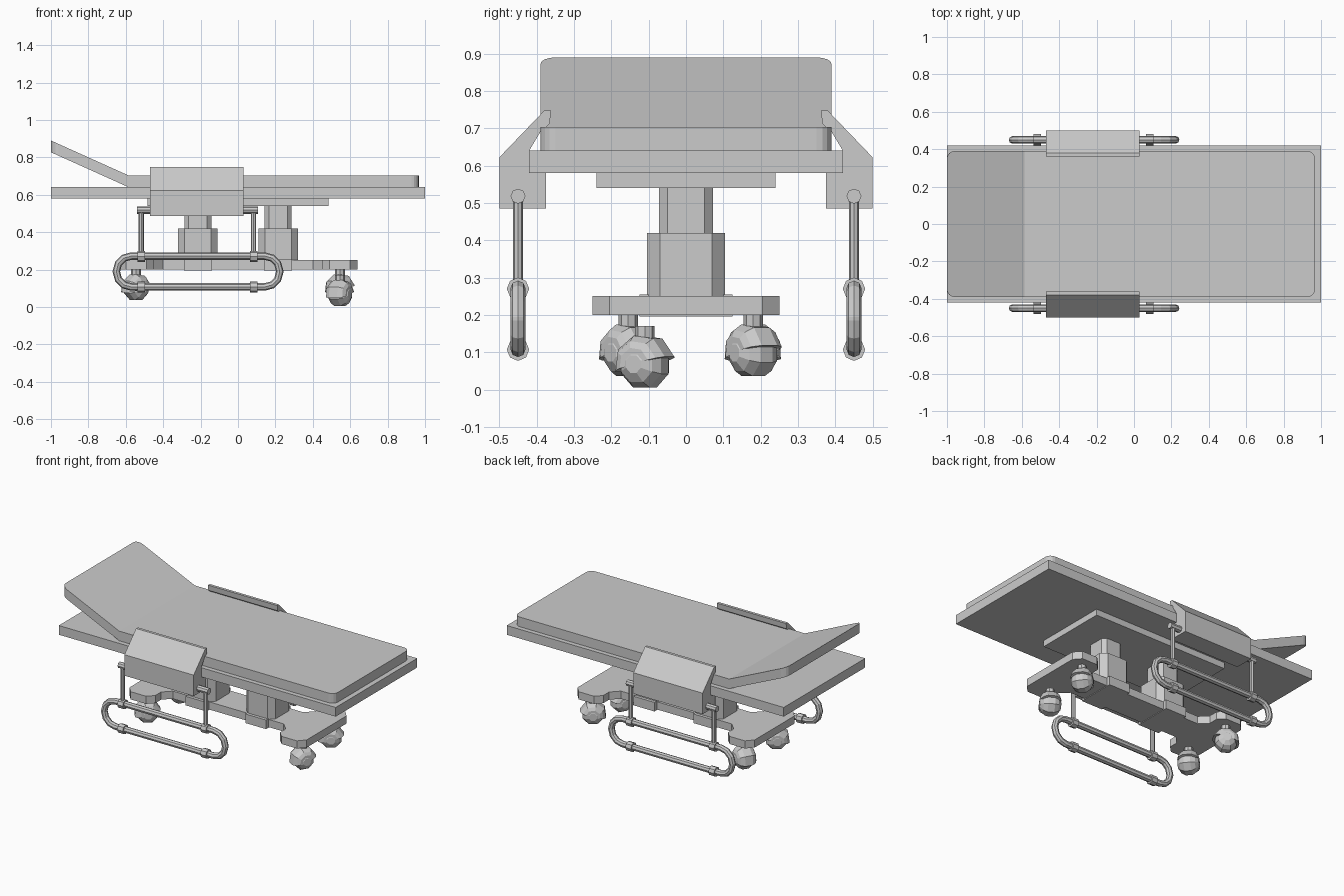
import bpy, bmesh
from math import sin, cos, pi, radians
from mathutils import Matrix, Vector

if "Cube" in bpy.data.objects:
    bpy.data.objects.remove(bpy.data.objects["Cube"])


def finish(name, bm):
    bmesh.ops.recalc_face_normals(bm, faces=bm.faces)
    me = bpy.data.meshes.new(name)
    bm.to_mesh(me)
    bm.free()
    ob = bpy.data.objects.new(name, me)
    bpy.context.collection.objects.link(ob)
    return ob


def prism(name, pts, a, b, axis='Z'):
    """Extrude a 2D outline from a to b along Z (xy outline) or X (yz outline)."""
    bm = bmesh.new()
    place = (lambda p, h: (p[0], p[1], h)) if axis == 'Z' else (lambda p, h: (h, p[0], p[1]))
    lo = [bm.verts.new(place(p, a)) for p in pts]
    hi = [bm.verts.new(place(p, b)) for p in pts]
    n = len(pts)
    bm.faces.new(lo)
    bm.faces.new(hi)
    for i in range(n):
        bm.faces.new((lo[i], lo[(i + 1) % n], hi[(i + 1) % n], hi[i]))
    bmesh.ops.recalc_face_normals(bm, faces=bm.faces)
    return finish(name, bm)


def rounded_rect(x0, x1, y0, y1, r, seg):
    pts = []
    for k, (cx, cy) in enumerate(((x1 - r, y1 - r), (x0 + r, y1 - r),
                                  (x0 + r, y0 + r), (x1 - r, y0 + r))):
        for i in range(seg + 1):
            t = pi / 2 * (k + i / seg)
            pts.append((cx + r * cos(t), cy + r * sin(t)))
    return pts


def box(name, x0, x1, y0, y1, z0, z1):
    return prism(name, [(x0, y0), (x1, y0), (x1, y1), (x0, y1)], z0, z1)


def rod(name, p, q, r, sides=8):
    p, q = Vector(p), Vector(q)
    d = q - p
    m = Matrix.Translation((p + q) / 2) @ d.to_track_quat('Z', 'Y').to_matrix().to_4x4()
    bm = bmesh.new()
    bmesh.ops.create_cone(bm, cap_ends=True, segments=sides, radius1=r, radius2=r,
                          depth=d.length, matrix=m)
    return finish(name, bm)


def revolve(name, profile, a0, a1, seg, m):
    """Spin (offset, radius) points about local Y; caps the solid."""
    bm = bmesh.new()
    full = abs(a1 - a0 - 2 * pi) < 1e-4
    rings = []
    for i in range(seg if full else seg + 1):
        t = a0 + (a1 - a0) * i / seg
        rings.append([bm.verts.new(m @ Vector((r * cos(t), y, r * sin(t)))) for y, r in profile])
    for i in range(seg):
        a, b = rings[i], rings[(i + 1) % len(rings)]
        for j in range(len(profile) - 1):
            bm.faces.new((a[j], a[j + 1], b[j + 1], b[j]))
    for j in (0, -1):
        bm.faces.new([r[j] for r in rings])
    if not full:
        bm.faces.new(rings[0])
        bm.faces.new(rings[-1])
    return finish(name, bm)


# Deck and under plate
box("deck", -1, 1, -0.42, 0.42, 0.58, 0.64)
box("under_plate", -0.485, 0.485, -0.24, 0.24, 0.54, 0.58)

# Mattress with raised head section
mattress = prism("mattress", rounded_rect(-1, 0.967, -0.39, 0.39, 0.04, 4), 0.64, 0.703)
bm = bmesh.new()
bm.from_mesh(mattress.data)
bmesh.ops.bisect_plane(bm, geom=bm.verts[:] + bm.edges[:] + bm.faces[:],
                       plane_co=(-0.585, 0, 0), plane_no=(1, 0, 0))
for v in bm.verts:
    v.co.z += max(0, -0.585 - v.co.x) * 0.45
bm.to_mesh(mattress.data)
bm.free()

# Lifting columns with chamfered corners, and their feet
for n, x in (("head", -0.215), ("foot", 0.215)):
    prism(n + "_column_lower", rounded_rect(x - 0.105, x + 0.105, -0.105, 0.105, 0.035, 1), 0.25, 0.42)
    prism(n + "_column_upper", rounded_rect(x - 0.072, x + 0.072, -0.072, 0.072, 0.022, 1), 0.42, 0.54)
    box(n + "_column_foot", x - 0.075, x + 0.075, -0.125, 0.125, 0.196, 0.255)

# Dog-bone base
quarter = [(0.64, 0.205), (0.60, 0.25), (0.49, 0.25), (0.45, 0.21), (0.45, 0.15), (0.40, 0.10)]
half = quarter + [(-x, y) for x, y in reversed(quarter)]
prism("base", half + [(x, -y) for x, y in reversed(half)], 0.20, 0.25)

# Casters: stem, faceted wheel and hood
wheel = [(-0.062, 0.025), (-0.045, 0.052), (-0.02, 0.067), (0.02, 0.067), (0.045, 0.052), (0.062, 0.025)]
hood = [(-0.06, 0.045), (-0.05, 0.064), (-0.025, 0.079), (0.025, 0.079), (0.05, 0.064), (0.06, 0.045)]
for i, (x, y, drop, turn) in enumerate(((-0.545, -0.155, 0, 40), (-0.545, 0.18, 0, -30),
                                        (0.545, -0.11, 0.03, 60), (0.545, 0.18, 0, 35))):
    m = Matrix.Translation((x, y, 0.098 - drop)) @ Matrix.Rotation(radians(turn), 4, 'Z')
    tilt = radians(15)
    revolve(f"caster_wheel_{i}", wheel, pi / 8, pi / 8 + 2 * pi, 8, m)
    revolve(f"caster_hood_{i}", hood, tilt, tilt + pi, 4, m)
    rod(f"caster_stem_{i}", (x, y, 0.13 - drop), (x, y, 0.20 - drop), 0.026)

# Side panels and hanging rails
panel = [(0.375, 0.485), (0.5, 0.485), (0.5, 0.622), (0.38, 0.747), (0.362, 0.747), (0.365, 0.712),
         (0.39, 0.69), (0.42, 0.64), (0.42, 0.58), (0.375, 0.58)]
for side, s in (("front", -1), ("back", 1)):
    y = 0.45 * s
    prism(side + "_side_panel", [(s * a, b) for a, b in panel], -0.47, 0.03, 'X')

    # Stadium-shaped rail loop
    cu = bpy.data.curves.new(side + "_rail_loop", 'CURVE')
    cu.dimensions = '3D'
    cu.bevel_depth = 0.02
    cu.bevel_resolution = 2
    outline = rounded_rect(-0.65, 0.223, 0.107, 0.272, 0.08, 3)
    sp = cu.splines.new('POLY')
    sp.points.add(len(outline) - 1)
    for p, (a, b) in zip(sp.points, outline):
        p.co = (a, y, b, 1)
    sp.use_cyclic_u = True
    sp.use_smooth = False
    loop = bpy.data.objects.new(side + "_rail_loop", cu)
    bpy.context.collection.objects.link(loop)

    # Posts, clamps and pivots
    for n, x, inner in (("head", -0.517, -0.46), ("foot", 0.083, 0.02)):
        outer = x + (-0.024 if n == "head" else 0.024)
        rod(f"{side}_{n}_rail_post", (x, y, 0.27), (x, y, 0.52), 0.014)
        rod(f"{side}_{n}_rail_pivot", (outer, y, 0.518), (inner, y, 0.518), 0.02)
        for k, z in (("upper", 0.27), ("lower", 0.107)):
            rod(f"{side}_{n}_{k}_clamp", (x - 0.02, y, z), (x + 0.02, y, z), 0.03)
